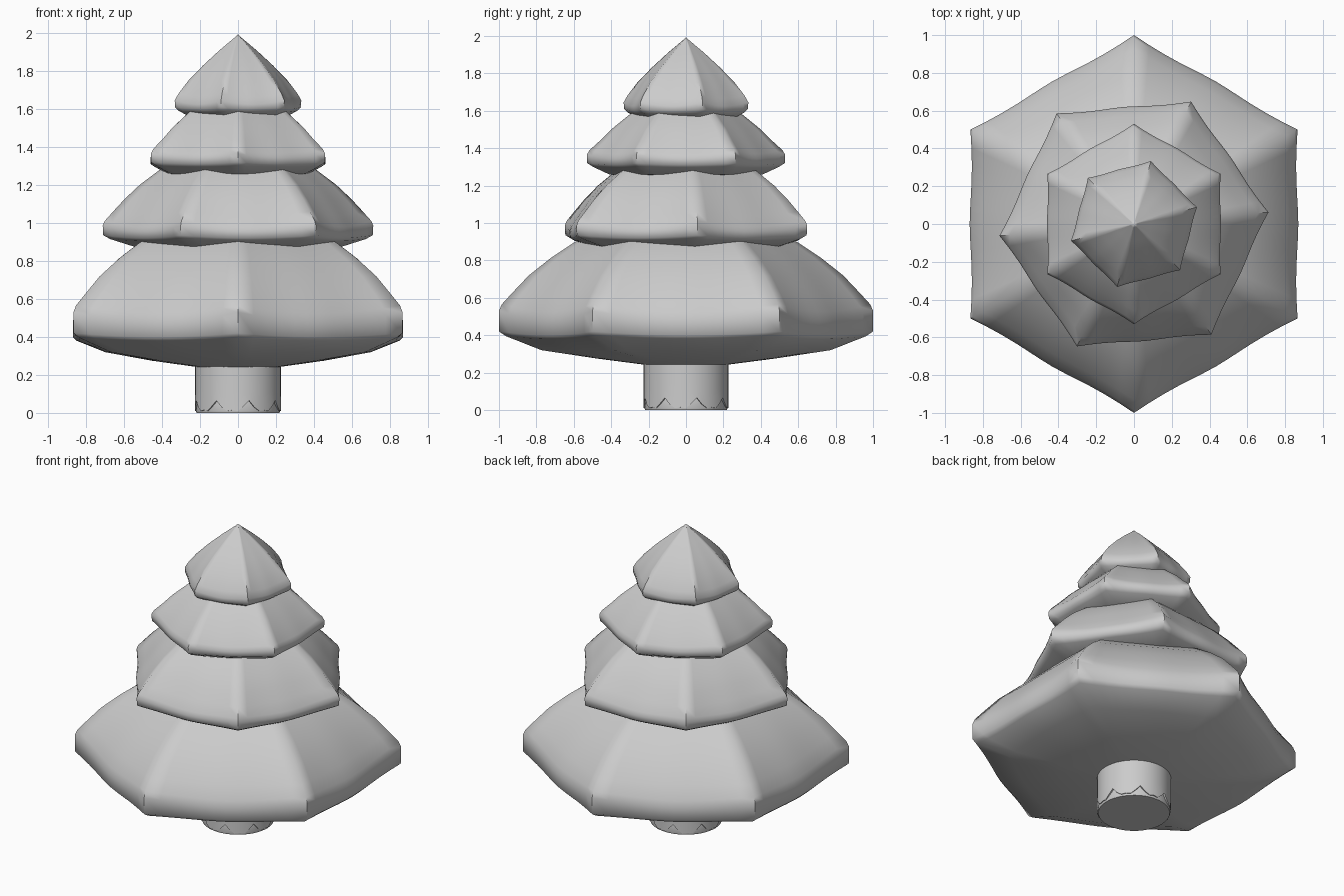
import bpy, bmesh, math

if "Cube" in bpy.data.objects:
    bpy.data.objects.remove(bpy.data.objects["Cube"])

SEG = 72  # points around each tier


def finish(name, bm, angle=60):
    bmesh.ops.recalc_face_normals(bm, faces=bm.faces)
    me = bpy.data.meshes.new(name)
    bm.to_mesh(me)
    bm.free()
    ob = bpy.data.objects.new(name, me)
    bpy.context.collection.objects.link(ob)
    bpy.ops.object.select_all(action='DESELECT')
    ob.select_set(True)
    bpy.context.view_layer.objects.active = ob
    bpy.ops.object.shade_smooth_by_angle(angle=math.radians(angle))
    return ob


def loft(bm, rings):
    for a, b in zip(rings, rings[1:]):
        n = len(a)
        for i in range(n):
            bm.faces.new((a[i], a[(i + 1) % n], b[(i + 1) % n], b[i]))


def corner_shape(w, star):
    """Radius factor: w = 0 at a corner, 1 mid-side; star pinches the sides."""
    hexagon = 0.866 / math.cos(math.radians(30 * (1 - w)))
    pinched = 1 - 0.13 * (1 - (1 - w) ** 2.7)
    return hexagon + (pinched - hexagon) * star


def tier(name, turn, profile):
    """Six-cornered skirt; profile rows: corner radius, z, star, roundness, mid sag."""
    bm = bmesh.new()
    rings = []
    for r, z, star, rnd, sag in profile:
        ring = []
        for i in range(SEG):
            d = 360 * i / SEG
            w = abs((d + 30) % 60 - 30) / 30
            f = corner_shape(w, star)
            f += (0.93 - f) * rnd
            a = math.radians(d + turn)
            ring.append(bm.verts.new((r * f * math.cos(a), r * f * math.sin(a),
                                      z - sag * (1 - (1 - w) ** 2))))
        rings.append(ring)
    loft(bm, rings)
    # close top with a point and the underside with a flat cap
    tip = bm.verts.new((0, 0, profile[0][1] + profile[0][0] * 0.9))
    for i in range(SEG):
        bm.faces.new((rings[0][i], rings[0][(i + 1) % SEG], tip))
    bm.faces.new(rings[-1])
    return finish(name, bm)


# Branch tiers, bottom to top
tier("bottom_branches", 30, [
    (0.40, 1.00, 0.2, 0, 0), (0.60, 0.895, 0.3, 0, 0), (0.72, 0.815, 0.4, 0, 0),
    (0.84, 0.72, 0.6, 0, 0.01), (0.93, 0.625, 0.8, 0, 0.02), (0.985, 0.565, 1, 0, 0.04),
    (1.00, 0.53, 1, 0, 0.05), (1.00, 0.42, 1, 0, 0.02), (0.97, 0.395, 1, 0.1, 0.015),
    (0.79, 0.32, 0.5, 0.3, 0), (0.50, 0.275, 0, 0.7, 0), (0.22, 0.24, 0, 1, 0)])
tier("lower_middle_branches", 5, [
    (0.28, 1.37, 0.2, 0, 0), (0.42, 1.275, 0.3, 0, 0), (0.52, 1.20, 0.5, 0, 0),
    (0.60, 1.125, 0.7, 0, 0.01), (0.66, 1.06, 0.9, 0, 0.02), (0.705, 1.01, 1, 0, 0.03),
    (0.715, 0.985, 1, 0, 0.03), (0.712, 0.935, 1, 0, 0.015), (0.68, 0.915, 1, 0.1, 0.01),
    (0.56, 0.875, 0.5, 0.3, 0), (0.35, 0.85, 0, 0.7, 0)])
tier("upper_middle_branches", 30, [
    (0.20, 1.66, 0.2, 0, 0), (0.32, 1.565, 0.3, 0, 0), (0.40, 1.50, 0.5, 0, 0),
    (0.46, 1.44, 0.8, 0, 0.01), (0.515, 1.39, 1, 0, 0.02), (0.53, 1.365, 1, 0, 0.02),
    (0.528, 1.32, 1, 0, 0.01), (0.50, 1.30, 1, 0.1, 0.005),
    (0.42, 1.26, 0.5, 0.3, 0), (0.25, 1.24, 0, 0.7, 0)])
tier("top_branches", 15, [
    (0.02, 1.975, 0, 0, 0), (0.10, 1.91, 0.2, 0, 0), (0.19, 1.83, 0.5, 0, 0),
    (0.27, 1.75, 0.8, 0, 0.005), (0.325, 1.68, 1, 0, 0.015), (0.345, 1.645, 1, 0, 0.02),
    (0.343, 1.61, 1, 0, 0.01), (0.325, 1.59, 1, 0.1, 0.005),
    (0.27, 1.56, 0.5, 0.3, 0), (0.15, 1.545, 0, 0.7, 0)])


def ring_at(bm, r, z_of, n=48):
    return [bm.verts.new((r * math.cos(2 * math.pi * i / n),
                          r * math.sin(2 * math.pi * i / n), z_of(i))) for i in range(n)]


# Trunk core
bm = bmesh.new()
core = [ring_at(bm, r, lambda i, z=z: z) for r, z in
        ((0.216, 0.30), (0.216, 0.05), (0.222, 0.01), (0.218, 0.0))]
loft(bm, core)
bm.faces.new(core[0])
bm.faces.new(core[-1])
finish("trunk", bm, 40)

# Bark sleeve with a jagged lower edge
bm = bmesh.new()
jag = (0.01, 0.035, 0.065, 0.03, 0.01, 0.015)
bark = [ring_at(bm, 0.226, lambda i: 0.30), ring_at(bm, 0.226, lambda i: 0.11),
        ring_at(bm, 0.227, lambda i: jag[i % 6]),
        ring_at(bm, 0.214, lambda i: jag[i % 6]), ring_at(bm, 0.214, lambda i: 0.30)]
loft(bm, bark + bark[:1])
finish("trunk_bark", bm, 40)
